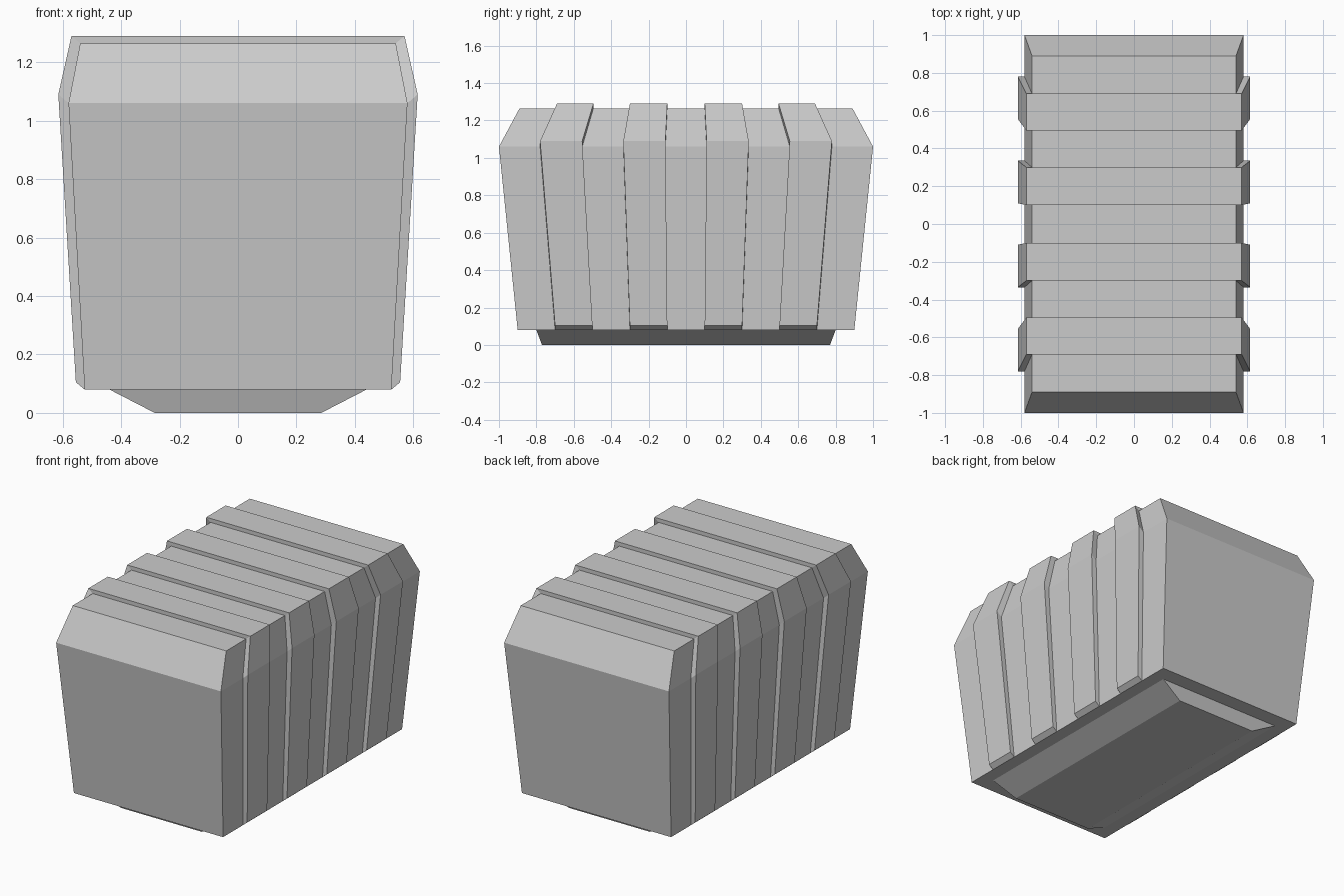
import bpy, bmesh

if "Cube" in bpy.data.objects:
    bpy.data.objects.remove(bpy.data.objects["Cube"])


def make_object(name, bm):
    bmesh.ops.recalc_face_normals(bm, faces=bm.faces)
    mesh = bpy.data.meshes.new(name)
    bm.to_mesh(mesh)
    bm.free()
    obj = bpy.data.objects.new(name, mesh)
    bpy.context.collection.objects.link(obj)
    return obj


# Half profiles (half width, z) from lower edge to shoulder to top edge
SHELL = [(0.525, 0.08), (0.58, 1.06), (0.54, 1.265)]
RIB = [(0.555, 0.105), (0.615, 1.09), (0.57, 1.29)]

# Lengthwise stations: y at lower edge, shoulder and top
half = [(0.10, 0.11, 0.10), (0.30, 0.335, 0.30),
        (0.50, 0.555, 0.495), (0.70, 0.78, 0.69), (0.90, 1.0, 0.89)]
stations = [tuple(-y for y in s) for s in reversed(half)] + half


def arch(bm, profile, ys):
    right = [bm.verts.new((x, y, z)) for (x, z), y in zip(profile, ys)]
    left = [bm.verts.new((-x, y, z)) for (x, z), y in zip(profile, ys)]
    return right + left[::-1]


def skin(bm, a, b):
    for i in range(5):
        bm.faces.new((a[i], a[i + 1], b[i + 1], b[i]))


# Ribbed body: plain shell bands alternating with raised bands
bm = bmesh.new()
loops = [arch(bm, SHELL, s) for s in stations]
for i in range(9):
    a, b = loops[i], loops[i + 1]
    if i % 2 == 0:
        skin(bm, a, b)
    else:
        ra, rb = arch(bm, RIB, stations[i]), arch(bm, RIB, stations[i + 1])
        skin(bm, ra, rb)
        skin(bm, a, ra)
        skin(bm, b, rb)
        for k in (0, 5):
            bm.faces.new((a[k], b[k], rb[k], ra[k]))

# Flat-sided front and back ends, split at the shoulder
for e in (loops[0], loops[-1]):
    bm.faces.new((e[0], e[1], e[4], e[5]))
    bm.faces.new((e[1], e[2], e[3], e[4]))
make_object("ribbed_body", bm)

# Underside rim and tapered foot
bm = bmesh.new()
rings = []
for x, y, z in [(0.525, 0.90, 0.08), (0.44, 0.80, 0.08), (0.285, 0.77, 0.0)]:
    rings.append([bm.verts.new((sx * x, sy * y, z))
                  for sx, sy in ((-1, -1), (1, -1), (1, 1), (-1, 1))])
for a, b in zip(rings, rings[1:]):
    for i in range(4):
        j = (i + 1) % 4
        bm.faces.new((a[i], b[i], b[j], a[j]))
bm.faces.new(rings[-1][::-1])
bmesh.ops.recalc_face_normals(bm, faces=bm.faces)
foot = make_object("tapered_foot", bm)
# Keep the open foot shell facing outward
if foot.data.polygons[-1].normal.z > 0:
    foot.data.flip_normals()
